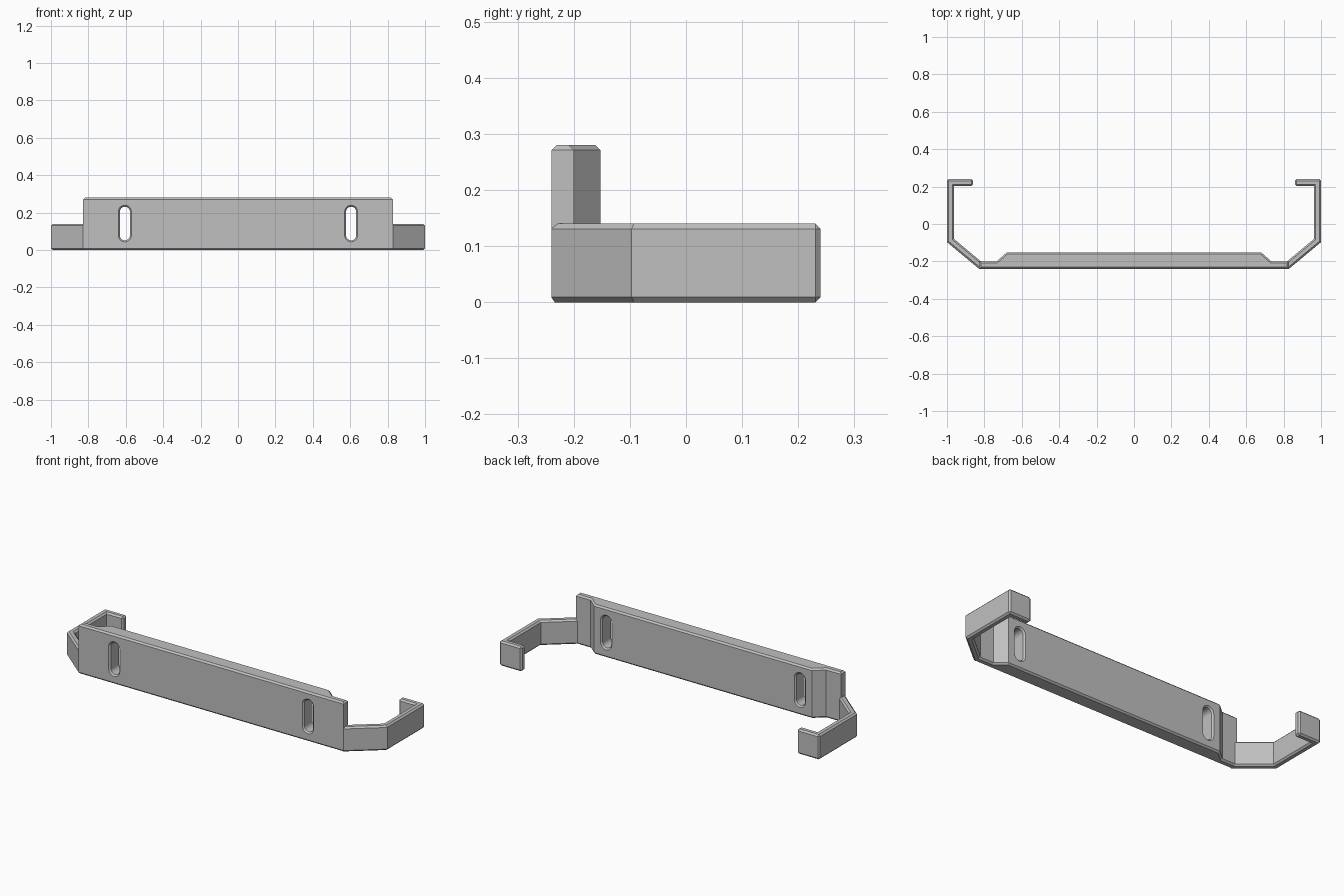
import bpy, bmesh, math

cube = bpy.data.objects.get("Cube")
if cube:
    bpy.data.objects.remove(cube, do_unlink=True)

CHAMFER = 0.009
grey = bpy.data.materials.new("plain grey")
grey.use_nodes = True
grey.diffuse_color = (0.53, 0.53, 0.53, 1)
grey.node_tree.nodes["Principled BSDF"].inputs["Base Color"].default_value = grey.diffuse_color


def finish(name, bm):
    bmesh.ops.recalc_face_normals(bm, faces=bm.faces)
    mesh = bpy.data.meshes.new(name)
    bm.to_mesh(mesh)
    bm.free()
    mesh.materials.append(grey)
    obj = bpy.data.objects.new(name, mesh)
    bpy.context.collection.objects.link(obj)
    return obj


def chamfered_prism(name, profile, height, upright=(), open_end=False):
    """Extrude a plan outline, chamfer its rims and the listed upright corners."""
    bm = bmesh.new()
    n = len(profile)
    low = [bm.verts.new((x, y, 0)) for x, y in profile]
    top = [bm.verts.new((x, y, height)) for x, y in profile]
    bm.faces.new(low[::-1])
    bm.faces.new(top)
    for i in range(n):
        j = (i + 1) % n
        bm.faces.new((low[i], low[j], top[j], top[i]))
    rim_count = n - 1 if open_end else n
    edges = [bm.edges.get((ring[i], ring[(i + 1) % n]))
             for ring in (low, top) for i in range(rim_count)]
    edges += [bm.edges.get((low[i], top[i])) for i in upright]
    bmesh.ops.recalc_face_normals(bm, faces=bm.faces)
    bmesh.ops.bevel(bm, geom=edges, offset=CHAMFER, segments=1,
                    affect='EDGES', clamp_overlap=True)
    return finish(name, bm)


def slot_cutter(name, cx, cz=0.142, radius=0.027, half_straight=0.063, steps=12):
    """Rounded slot through the plate, flared at both faces."""
    bm = bmesh.new()
    rings = []
    for y, grow in ((-0.25, 0.018), (-0.232, 0), (-0.16, 0), (-0.142, 0.018)):
        r = radius + grow
        ring = []
        for end in (0, 1):
            for k in range(steps + 1):
                a = math.pi * (end + k / steps)
                z = cz + half_straight * (1 - 2 * end) + r * math.sin(a)
                ring.append(bm.verts.new((cx + r * math.cos(a), y, z)))
        rings.append(ring)
    for a, b in zip(rings, rings[1:]):
        for i in range(len(a)):
            j = (i + 1) % len(a)
            bm.faces.new((a[i], a[j], b[j], b[i]))
    bm.faces.new(rings[0])
    bm.faces.new(rings[-1][::-1])
    obj = finish(name, bm)
    obj.hide_render = True
    obj.hide_viewport = True
    return obj


# Long plate with a thicker middle
half = [(0.828, -0.24), (0.828, -0.2), (0.735, -0.2), (0.68, -0.152)]
plate = chamfered_prism("mounting_plate", half + [(-x, y) for x, y in reversed(half)], 0.28)

# Angled arms with hooked ends
arm = [(0.828, -0.24), (1, -0.097), (1, 0.24), (0.86, 0.24),
       (0.86, 0.203), (0.962, 0.203), (0.962, -0.08), (0.8, -0.215)]
for side, sign in (("left", 1), ("right", -1)):
    chamfered_prism(side + "_hook_arm", [(sign * x, y) for x, y in arm], 0.14,
                    upright=(2, 3, 4), open_end=True)
    # Screw slots
    cut = plate.modifiers.new(side + " slot", 'BOOLEAN')
    cut.operation = 'DIFFERENCE'
    cut.solver = 'EXACT'
    cut.object = slot_cutter(side + "_slot_cutter", sign * 0.605)
